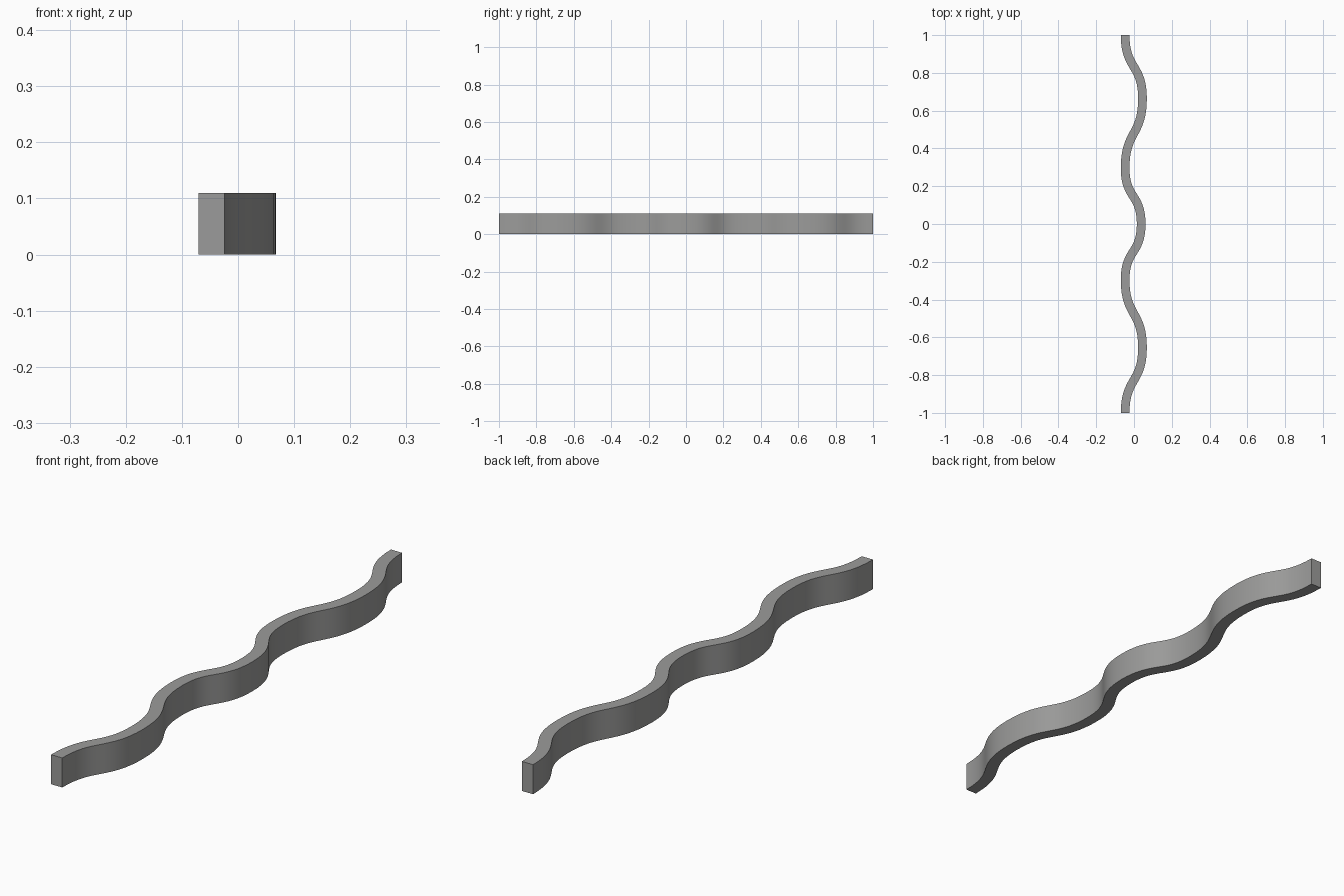
import bpy
import bmesh
import math
from mathutils import Vector
from mathutils.geometry import interpolate_bezier

cube = bpy.data.objects.get("Cube")
if cube:
    bpy.data.objects.remove(cube, do_unlink=True)

HEIGHT = 0.11
HALF_WIDTH = 0.023
HANDLE = 0.54   # handle length as a share of each swing

# Turning points of the wave's centre line, from front to back
turns = [Vector(p) for p in (
    (-0.047, -1, 0), (0.045, -0.655, 0), (-0.047, -0.295, 0), (0.038, 0, 0),
    (-0.047, 0.295, 0), (0.045, 0.665, 0), (-0.047, 1, 0))]

# Smooth centre line with tangents along y at every turn
centre = [turns[0]]
for a, b in zip(turns, turns[1:]):
    reach = Vector((0, (b.y - a.y) * HANDLE, 0))
    centre += interpolate_bezier(a, a + reach, b - reach, b, 17)[1:]

# Offset the line to both sides and extrude the strip upward
bm = bmesh.new()
rows = []
for i, p in enumerate(centre):
    t = centre[min(i + 1, len(centre) - 1)] - centre[max(i - 1, 0)]
    if i in (0, len(centre) - 1):
        t = Vector((0, 1, 0))
    side = Vector((t.y, -t.x, 0)).normalized() * HALF_WIDTH
    rows.append((bm.verts.new(p - side), bm.verts.new(p + side)))
for (l0, r0), (l1, r1) in zip(rows, rows[1:]):
    bm.faces.new((l0, r0, r1, l1))
top = bmesh.ops.extrude_face_region(bm, geom=bm.faces[:])
bmesh.ops.translate(bm, vec=(0, 0, HEIGHT),
                    verts=[g for g in top["geom"] if isinstance(g, bmesh.types.BMVert)])
bmesh.ops.recalc_face_normals(bm, faces=bm.faces[:])

mesh = bpy.data.meshes.new("wavy_strip")
bm.to_mesh(mesh)
bm.free()
strip = bpy.data.objects.new("wavy_strip", mesh)
bpy.context.collection.objects.link(strip)

# Plain grey material
grey = bpy.data.materials.new("grey")
grey.use_nodes = True
colour = (0.33, 0.33, 0.325, 1)
grey.diffuse_color = colour
grey.node_tree.nodes["Principled BSDF"].inputs["Base Color"].default_value = colour
mesh.materials.append(grey)

# Smooth walls, crisp edges
bpy.ops.object.select_all(action="DESELECT")
strip.select_set(True)
bpy.context.view_layer.objects.active = strip
bpy.ops.object.shade_smooth_by_angle(angle=math.radians(30))
